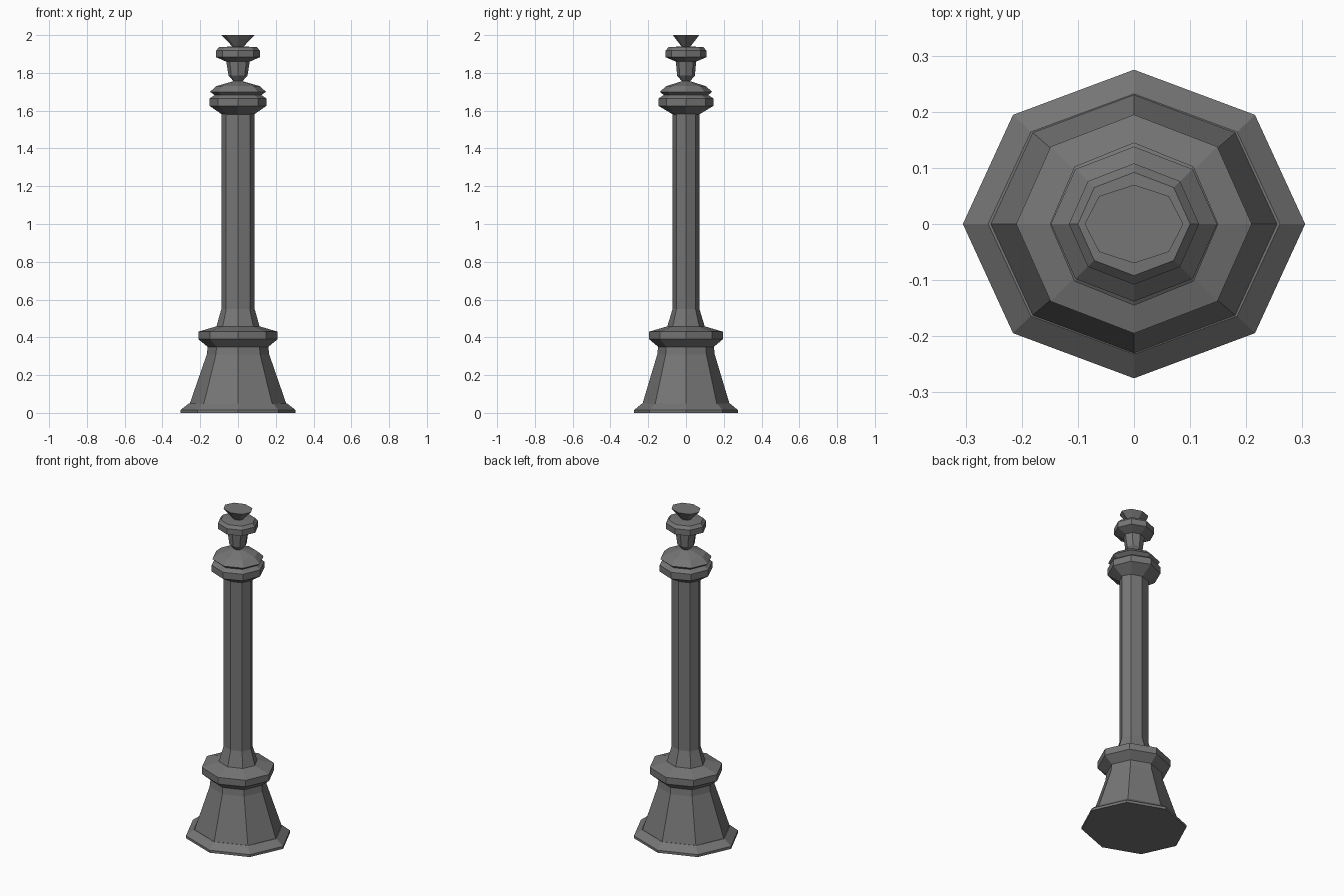
import bpy, bmesh, math

cube = bpy.data.objects.get("Cube")
if cube:
    bpy.data.objects.remove(cube, do_unlink=True)

iron = bpy.data.materials.new("dark grey iron")
iron.use_nodes = True
GREY = (0.18, 0.18, 0.18, 1)
iron.diffuse_color = GREY
iron.node_tree.nodes["Principled BSDF"].inputs["Base Color"].default_value = GREY

SIDES = 8


def turned(name, profile):
    """Flat-sided turned part; profile rows are (x radius, y radius, height)."""
    bm = bmesh.new()
    rings = []
    for rx, ry, z in profile:
        angles = [2 * math.pi * i / SIDES for i in range(SIDES)]
        rings.append([bm.verts.new((rx * math.cos(a), ry * math.sin(a), z)) for a in angles])
    for low, high in zip(rings, rings[1:]):
        for i in range(SIDES):
            j = (i + 1) % SIDES
            bm.faces.new((low[i], low[j], high[j], high[i]))
    bm.faces.new(rings[0][::-1])
    bm.faces.new(rings[-1])
    bmesh.ops.recalc_face_normals(bm, faces=bm.faces)
    mesh = bpy.data.meshes.new(name)
    bm.to_mesh(mesh)
    bm.free()
    mesh.materials.append(iron)
    obj = bpy.data.objects.new(name, mesh)
    bpy.context.collection.objects.link(obj)
    return obj


# Spreading foot and tapered pedestal
turned("foot", [(.305, .275, 0), (.305, .275, .015), (.26, .232, .05)])
turned("pedestal", [(.255, .23, .05), (.165, .152, .31), (.16, .147, .355)])

# Collar above the pedestal
turned("pedestal_collar", [(.155, .142, .345), (.21, .195, .39),
                           (.21, .195, .43), (.115, .1, .458)])

# Long shaft with a flared lower end
turned("shaft", [(.115, .1, .455), (.088, .071, .55), (.088, .071, 1.585)])

# Capital: flared ring, groove and low dome
turned("capital_ring", [(.085, .07, 1.58), (.15, .145, 1.625),
                        (.15, .145, 1.665), (.12, .115, 1.685)])
turned("capital_dome", [(.12, .115, 1.68), (.148, .138, 1.70),
                        (.115, .105, 1.73), (.02, .018, 1.757)])

# Finial: stem, ring and cup
turned("finial_stem", [(.018, .016, 1.75), (.05, .047, 1.785), (.063, .054, 1.865)])
turned("finial_ring", [(.063, .054, 1.86), (.116, .108, 1.883),
                       (.116, .108, 1.918), (.1, .092, 1.936), (.03, .025, 1.94)])
turned("finial_cup", [(.025, .02, 1.935), (.088, .07, 2.0)])
